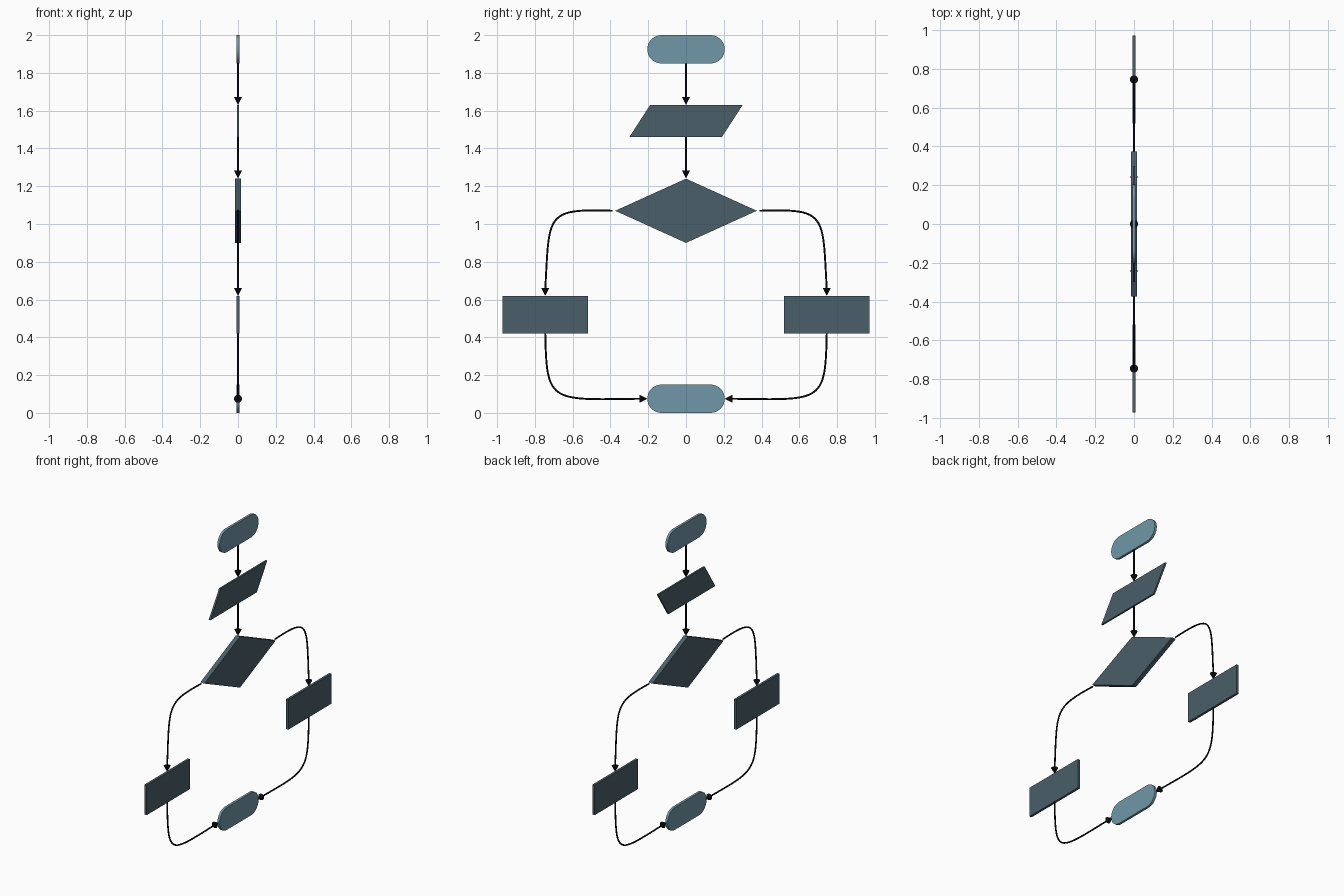
import bpy, bmesh, math
from mathutils import Vector

if "Cube" in bpy.data.objects:
    bpy.data.objects.remove(bpy.data.objects["Cube"])


def material(name, rgb):
    m = bpy.data.materials.new(name)
    m.diffuse_color = (*rgb, 1)
    m.use_nodes = True
    m.node_tree.nodes["Principled BSDF"].inputs["Base Color"].default_value = m.diffuse_color
    return m


BLUE = material("terminal_blue", (0.165, 0.31, 0.395))
SLATE = material("step_slate", (0.068, 0.113, 0.14))
BLACK = material("arrow_black", (0.004, 0.004, 0.005))


def plate(name, outline, thickness, mat):
    """Extrude a (y, z) outline along x, centred on x = 0."""
    bm = bmesh.new()
    face = bm.faces.new([bm.verts.new((-thickness / 2, y, z)) for y, z in outline])
    new = bmesh.ops.extrude_face_region(bm, geom=[face])["geom"]
    verts = [v for v in new if isinstance(v, bmesh.types.BMVert)]
    bmesh.ops.translate(bm, verts=verts, vec=(thickness, 0, 0))
    bmesh.ops.recalc_face_normals(bm, faces=bm.faces)
    me = bpy.data.meshes.new(name)
    bm.to_mesh(me)
    bm.free()
    me.materials.append(mat)
    ob = bpy.data.objects.new(name, me)
    bpy.context.collection.objects.link(ob)
    return ob


def pill(name, z, half_width=0.205, r=0.075):
    pts = []
    for side, start in ((1, -90), (-1, 90)):
        for i in range(17):
            a = math.radians(start + i * 180 / 16)
            pts.append((side * (half_width - r) + r * math.cos(a), z + r * math.sin(a)))
    ob = plate(name, pts, 0.016, BLUE)
    bpy.context.view_layer.objects.active = ob
    ob.select_set(True)
    bpy.ops.object.shade_smooth_by_angle()
    ob.select_set(False)


def arrow(name, p0, p1, p2, p3, tip):
    """Bezier line in the yz plane with a cone head from p3 to tip."""
    cu = bpy.data.curves.new(name + "_line", "CURVE")
    cu.dimensions = "3D"
    cu.bevel_depth = 0.005
    cu.bevel_resolution = 2
    cu.resolution_u = 24
    cu.use_fill_caps = True
    sp = cu.splines.new("BEZIER")
    sp.bezier_points.add(1)
    for bp, co, left, right in zip(sp.bezier_points, (p0, p3), (p0, p2), (p1, p3)):
        bp.handle_left_type = bp.handle_right_type = "FREE"
        bp.co, bp.handle_left, bp.handle_right = (0, *co), (0, *left), (0, *right)
    cu.materials.append(BLACK)
    bpy.context.collection.objects.link(bpy.data.objects.new(name + "_line", cu))

    base, end = Vector((0, *p3)), Vector((0, *tip))
    d = end - base
    bpy.ops.mesh.primitive_cone_add(vertices=24, radius1=0.021, depth=d.length,
                                    location=(base + end) / 2,
                                    rotation=d.to_track_quat("Z", "Y").to_euler())
    head = bpy.context.object
    head.name = name + "_head"
    head.data.materials.append(BLACK)
    bpy.ops.object.shade_smooth_by_angle()
    head.select_set(False)


# Start and end terminals
pill("start_terminal", 1.925)
pill("end_terminal", 0.075)

# Input parallelogram and decision diamond
plate("input_parallelogram", [(-0.30, 1.46), (0.19, 1.46), (0.30, 1.63), (-0.19, 1.63)], 0.012, SLATE)
plate("decision_diamond", [(-0.375, 1.07), (0, 0.90), (0.375, 1.07), (0, 1.24)], 0.03, SLATE)

# Straight arrows down the middle
for name, top, bottom in (("start_arrow", 1.85, 1.63), ("input_arrow", 1.46, 1.24)):
    base = bottom + 0.042
    arrow(name, (0, top), (0, top - 0.05), (0, base + 0.05), (0, base), (0, bottom))

# Process boxes with their curved arrows, one set per side
for side, s in (("left", -1), ("right", 1)):
    plate(side + "_process_box", [(s * 0.518, 0.42), (s * 0.972, 0.42),
                                  (s * 0.972, 0.62), (s * 0.518, 0.62)], 0.016, SLATE)
    arrow(side + "_branch_arrow", (s * 0.388, 1.07), (s * 0.75, 1.083),
          (s * 0.722, 1.05), (s * 0.745, 0.66), (s * 0.745, 0.62))
    arrow(side + "_return_arrow", (s * 0.745, 0.42), (s * 0.738, 0.05),
          (s * 0.72, 0.068), (s * 0.245, 0.075), (s * 0.205, 0.075))
